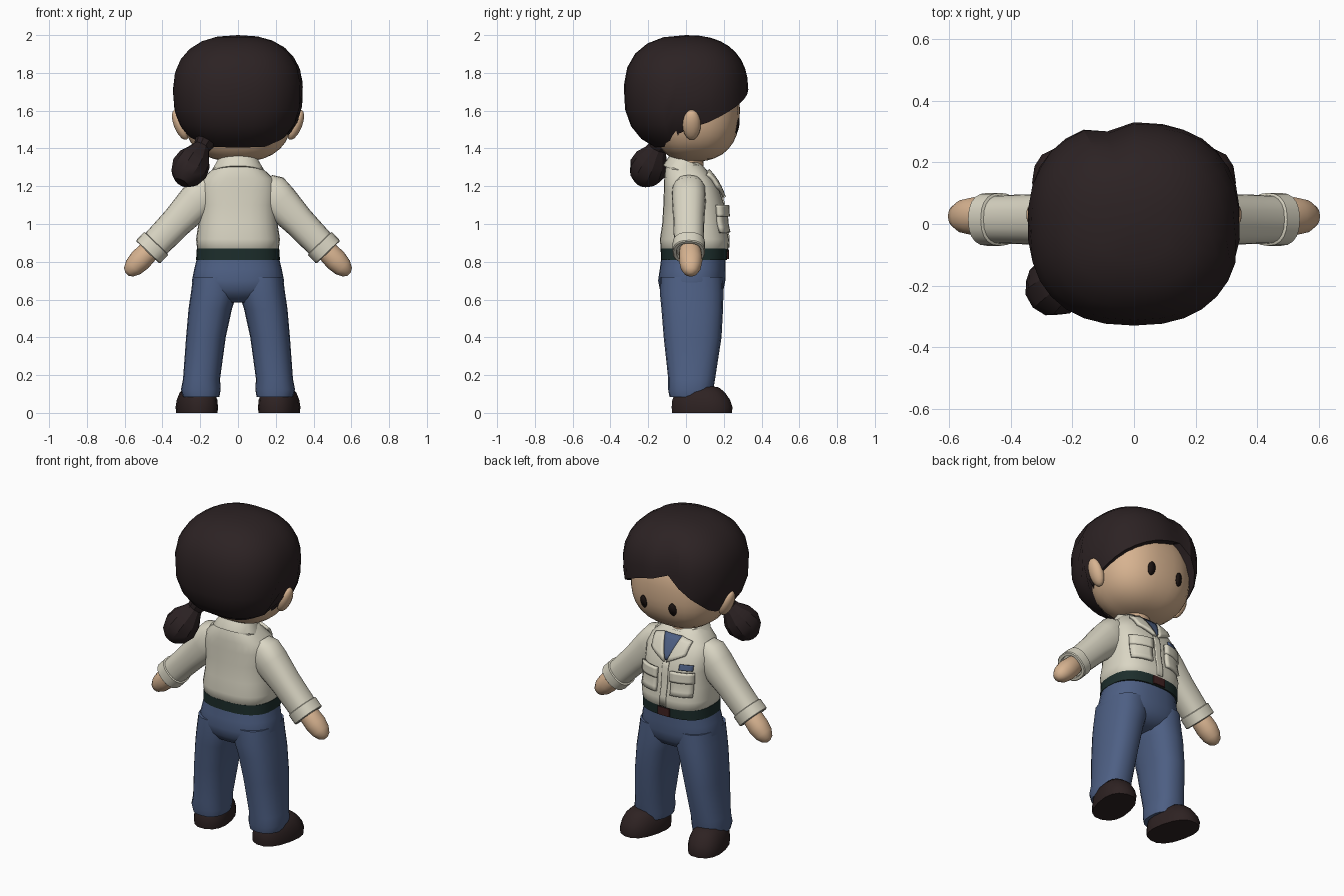
import bpy, bmesh
from math import sin, cos, pi, acos, radians
from mathutils import Vector, Matrix

cube = bpy.data.objects.get("Cube")
if cube:
    bpy.data.objects.remove(cube)


def material(name, rgb):
    m = bpy.data.materials.new(name)
    m.use_nodes = True
    m.diffuse_color = (*rgb, 1)
    m.node_tree.nodes["Principled BSDF"].inputs["Base Color"].default_value = (*rgb, 1)
    return m


HAIR = material("dark brown hair", (0.025, 0.016, 0.017))
SKIN = material("tan skin", (0.68, 0.45, 0.28))
SHIRT = material("cream cloth", (0.70, 0.67, 0.55))
DENIM = material("blue denim", (0.075, 0.115, 0.23))
BELT = material("dark green belt", (0.012, 0.027, 0.025))
LEATHER = material("dark brown leather", (0.027, 0.016, 0.016))
BUCKLE = material("dark red buckle", (0.05, 0.015, 0.015))
EYE = material("near black eye", (0.012, 0.007, 0.006))


def finish(name, bm, mat, mirror=False, angle=45, thick=0):
    bmesh.ops.recalc_face_normals(bm, faces=bm.faces)
    me = bpy.data.meshes.new(name)
    bm.to_mesh(me)
    bm.free()
    me.materials.append(mat)
    ob = bpy.data.objects.new(name, me)
    bpy.context.collection.objects.link(ob)
    bpy.ops.object.select_all(action='DESELECT')
    ob.select_set(True)
    bpy.context.view_layer.objects.active = ob
    bpy.ops.object.shade_smooth_by_angle(angle=radians(angle))
    if thick:
        s = ob.modifiers.new("thickness", 'SOLIDIFY')
        s.thickness, s.offset = thick, 0
    if mirror:
        ob.modifiers.new("mirror", 'MIRROR').use_mirror_merge = False
    return ob


def spow(v, p):
    return abs(v) ** p * (1 if v >= 0 else -1)


def lerp_table(table, t):
    """Linear interpolation of rows keyed by their first number."""
    for a, b in zip(table, table[1:]):
        if t <= b[0]:
            f = max(0, (t - a[0]) / (b[0] - a[0]))
            return [p + (q - p) * f for p, q in zip(a, b)]
    return list(table[-1])


def skin_rings(bm, rings, caps=True):
    for a, b in zip(rings, rings[1:]):
        for i in range(len(a)):
            j = (i + 1) % len(a)
            bm.faces.new((a[i], a[j], b[j], b[i]))
    if caps:
        bm.faces.new(rings[0])
        bm.faces.new(rings[-1])


def loft(name, sections, mat, origin=(0, 0, 0), axis=(0, 0, 1), n=2.4, segs=20, turn=0, **kw):
    """Rounded sections (height, centre x, radius x, centre y, radius y) along an axis."""
    q = Vector((0, 0, 1)).rotation_difference(Vector(axis).normalized())
    spin = Matrix.Rotation(radians(turn), 3, 'Z')
    bm, rings = bmesh.new(), []
    for t, cx, rx, cy, ry in sections:
        ring = []
        for k in range(segs):
            a = 2 * pi * k / segs
            p = Vector((cx + rx * spow(cos(a), 2 / n), cy + ry * spow(sin(a), 2 / n), t))
            ring.append(bm.verts.new(Vector(origin) + q @ (spin @ p)))
        rings.append(ring)
    skin_rings(bm, rings)
    return finish(name, bm, mat, **kw)


# Head
HN, HC, HR = 2.5, Vector((0, 0.03, 1.60)), (0.29, 0.255, 0.27)
bm = bmesh.new()
bmesh.ops.create_uvsphere(bm, u_segments=32, v_segments=20, radius=1)
for v in bm.verts:
    d = v.co.normalized()
    d /= sum(abs(c) ** HN for c in d) ** (1 / HN)
    v.co = HC + Vector((d.x * HR[0], d.y * (HR[1] if d.y > 0 else 0.21), d.z * HR[2]))
finish("head", bm, SKIN)


def face_y(x, z):
    r = 1 - abs(x / HR[0]) ** HN - abs((z - HC.z) / HR[2]) ** HN
    return HC.y + HR[1] * r ** (1 / HN)


# Eyes: thin ovals lying on the face
bm = bmesh.new()
rim = []
for k in range(16):
    a = 2 * pi * k / 16
    x, z = 0.1 + 0.023 * cos(a), 1.52 + 0.04 * sin(a)
    rim.append(bm.verts.new((x, face_y(x, z) + 0.003, z)))
hub = bm.verts.new((0.1, face_y(0.1, 1.52) + 0.004, 1.52))
for k in range(16):
    bm.faces.new((rim[k], rim[(k + 1) % 16], hub))
finish("eyes", bm, EYE, mirror=True, thick=0.005)

# Ears
bm = bmesh.new()
bmesh.ops.create_uvsphere(bm, u_segments=14, v_segments=10, radius=1, matrix=(
    Matrix.Translation((0.305, 0.03, 1.525)) @ Matrix.Rotation(radians(22), 4, 'Y')
    @ Matrix.Diagonal((0.035, 0.048, 0.085, 1))))
finish("ears", bm, SKIN, mirror=True)

# Hair cap: columns run from the crown down to a hairline that depends on direction
HAIRLINE = [(-180, 1.405), (-110, 1.41), (-95, 1.46), (-65, 1.50), (-35, 1.62), (-12, 1.74),
            (-5, 1.72), (15, 1.68), (45, 1.605), (70, 1.54), (92, 1.50), (108, 1.41), (180, 1.405)]
COLS, ROWS, N = 30, 9, 2.4
bm = bmesh.new()
crown = bm.verts.new((0, 0, 2.0))
rings = [[] for _ in range(ROWS + 1)]
for k in range(COLS):
    deg = -180 + 360 * k / COLS
    a = radians(deg)
    ex, ey = 0.345 * spow(sin(a), 2 / N), 0.33 * spow(cos(a), 2 / N)
    w = (lerp_table(HAIRLINE, deg)[1] - 1.70)
    w /= 0.30 if w > 0 else 0.32
    end = acos(spow(w, N / 2))
    for i in range(1, ROWS + 1):
        u = end * i / ROWS
        c = spow(cos(u), 2 / N)
        r = sin(u) ** (2 / N)
        if abs(deg + 12) < 2 and i > 3:      # groove of the parting
            r *= 0.93
        z = 1.70 + c * (0.30 if c > 0 else 0.32)
        rings[i - 1].append(bm.verts.new((ex * r, ey * r, z)))
    rings[ROWS].append(bm.verts.new((ex * r * 0.7, ey * r * 0.7, z + 0.015)))
for k in range(COLS):
    bm.faces.new((crown, rings[0][k], rings[0][(k + 1) % COLS]))
skin_rings(bm, rings, caps=False)
finish("hair", bm, HAIR, angle=25)

# Ponytail
loft("ponytail", [(0, 0, 0.075, 0, 0.06), (0.06, 0, 0.05, 0, 0.045), (0.09, 0, 0.06, 0, 0.06),
                  (0.14, 0, 0.092, 0, 0.09), (0.20, 0, 0.102, 0, 0.10), (0.26, 0, 0.08, 0, 0.08),
                  (0.295, 0, 0.04, 0, 0.04)],
     HAIR, origin=(-0.165, -0.125, 1.455), axis=(-0.13, -0.11, -0.23), n=2, segs=10, angle=30)

# Neck
loft("neck", [(1.22, 0, 0.085, 0.01, 0.08), (1.42, 0, 0.085, 0.015, 0.08)], SKIN, n=2)

# Shirt body, collar, sleeves and cuffs
TORSO = [(0.855, 0, 0.20, 0.045, 0.165), (0.872, 0, 0.217, 0.045, 0.18), (0.92, 0, 0.222, 0.045, 0.183),
         (1.0, 0, 0.21, 0.042, 0.168), (1.1, 0, 0.207, 0.042, 0.162), (1.18, 0, 0.212, 0.03, 0.147),
         (1.24, 0, 0.19, 0.015, 0.13), (1.29, 0, 0.135, -0.002, 0.108), (1.325, 0, 0.105, -0.012, 0.085)]
TN = 2.6
loft("shirt_body", TORSO, SHIRT, n=TN, segs=28)
loft("collar", [(-0.035, 0, 0.138, 0, 0.12), (-0.025, 0, 0.142, 0, 0.122), (0.035, 0, 0.108, -0.01, 0.098),
                (0.035, 0, 0.092, -0.01, 0.085), (0, 0, 0.088, -0.01, 0.08)],
     SHIRT, origin=(0, 0.005, 1.297), axis=(0, 0.36, 0.93), n=2.2, segs=24, angle=35)
ARM = dict(origin=(0.18, 0.015, 1.16), axis=(0.693, 0, -0.721), mirror=True)
loft("sleeves", [(-0.07, 0, 0.07, 0, 0.07), (-0.02, 0, 0.103, 0, 0.088), (0.06, 0, 0.100, 0, 0.09),
                 (0.2, 0, 0.085, 0, 0.082), (0.39, 0, 0.078, 0, 0.078)], SHIRT, **ARM)
loft("cuffs", [(0.362, 0, 0.078, 0, 0.078), (0.366, 0, 0.088, 0, 0.086), (0.425, 0, 0.088, 0, 0.086),
               (0.43, 0, 0.083, 0, 0.081), (0.43, 0, 0.068, 0, 0.066), (0.41, 0, 0.066, 0, 0.064)],
     SHIRT, angle=35, **ARM)
loft("hands", [(0.38, 0, 0.05, 0.005, 0.05), (0.44, 0, 0.058, 0.008, 0.06), (0.49, 0, 0.06, 0.01, 0.062),
               (0.54, 0, 0.052, 0.01, 0.054), (0.575, 0, 0.034, 0.01, 0.036), (0.59, 0, 0.012, 0.01, 0.012)],
     SKIN, n=2.1, **ARM)


def plate(name, corners, mat, lift, thick, mirror=False, grid=5):
    """Four (x, z) corners, gridded and laid on the chest."""
    a, b, c, d = (Vector(p) for p in corners)
    bm, rows = bmesh.new(), []
    for i in range(grid + 1):
        row = []
        for j in range(grid + 1):
            p = a.lerp(b, j / grid).lerp(d.lerp(c, j / grid), i / grid)
            _, _, rx, cy, ry = lerp_table(TORSO, p.y)
            y = cy + ry * max(0, 1 - abs(p.x / rx) ** TN) ** (1 / TN)
            row.append(bm.verts.new((p.x, y + lift, p.y)))
        rows.append(row)
    for r, s in zip(rows, rows[1:]):
        for j in range(grid):
            bm.faces.new((r[j], r[j + 1], s[j + 1], s[j]))
    return finish(name, bm, mat, mirror=mirror, thick=thick)


def box(x0, x1, z0, z1):
    return (x0, z0), (x1, z0), (x1, z1), (x0, z1)


# Shirt front details
plate("pockets", box(0.05, 0.172, 0.955, 1.09), SHIRT, 0.008, 0.018, mirror=True)
plate("pocket_flaps", ((0.045, 1.04), (0.177, 1.04), (0.177, 1.10), (0.045, 1.10)),
      SHIRT, 0.016, 0.02, mirror=True)
plate("button_placket", box(-0.02, 0.02, 0.875, 1.17), SHIRT, 0.002, 0.008)
plate("undershirt", ((-0.005, 1.15), (0.005, 1.15), (0.06, 1.285), (-0.06, 1.285)), DENIM, 0.010, 0.008)
plate("lapels", ((0.008, 1.14), (0.115, 1.195), (0.125, 1.265), (0.06, 1.285)),
      SHIRT, 0.012, 0.018, mirror=True)
plate("chest_badge", box(-0.165, -0.09, 1.112, 1.145), DENIM, 0.008, 0.009)

# Belt and buckle
loft("belt", [(0.81, 0, 0.222, 0.042, 0.175), (0.87, 0, 0.218, 0.044, 0.178)], BELT, n=TN, segs=28)
loft("buckle", [(0.815, 0, 0.042, 0.215, 0.012), (0.865, 0, 0.042, 0.215, 0.012)], BUCKLE, n=8)

# Trousers
loft("trouser_hips", [(0.585, 0, 0.09, 0.03, 0.09), (0.61, 0, 0.18, 0.03, 0.14), (0.65, 0, 0.235, 0.03, 0.168),
                      (0.70, 0, 0.244, 0.03, 0.178), (0.76, 0, 0.232, 0.035, 0.174),
                      (0.83, 0, 0.215, 0.04, 0.17)], DENIM, segs=28)
loft("trouser_legs", [(0.085, 0.195, 0.075, 0.025, 0.09), (0.085, 0.195, 0.097, 0.025, 0.112),
                      (0.125, 0.197, 0.105, 0.025, 0.120), (0.18, 0.193, 0.098, 0.03, 0.124),
                      (0.40, 0.170, 0.105, 0.035, 0.153), (0.55, 0.147, 0.115, 0.033, 0.163),
                      (0.63, 0.128, 0.122, 0.03, 0.168), (0.72, 0.12, 0.118, 0.03, 0.165)],
     DENIM, mirror=True)

# Shoes, toes turned slightly outwards
loft("shoes", [(0, 0, 0.102, 0, 0.162), (0.03, 0, 0.105, 0, 0.165), (0.07, 0, 0.10, -0.005, 0.156),
               (0.11, 0, 0.086, -0.01, 0.132), (0.135, 0, 0.06, 0.0, 0.09), (0.142, 0, 0.03, 0.0, 0.05)],
     LEATHER, origin=(0.218, 0.085, 0), turn=-13, segs=16, mirror=True, angle=35)
